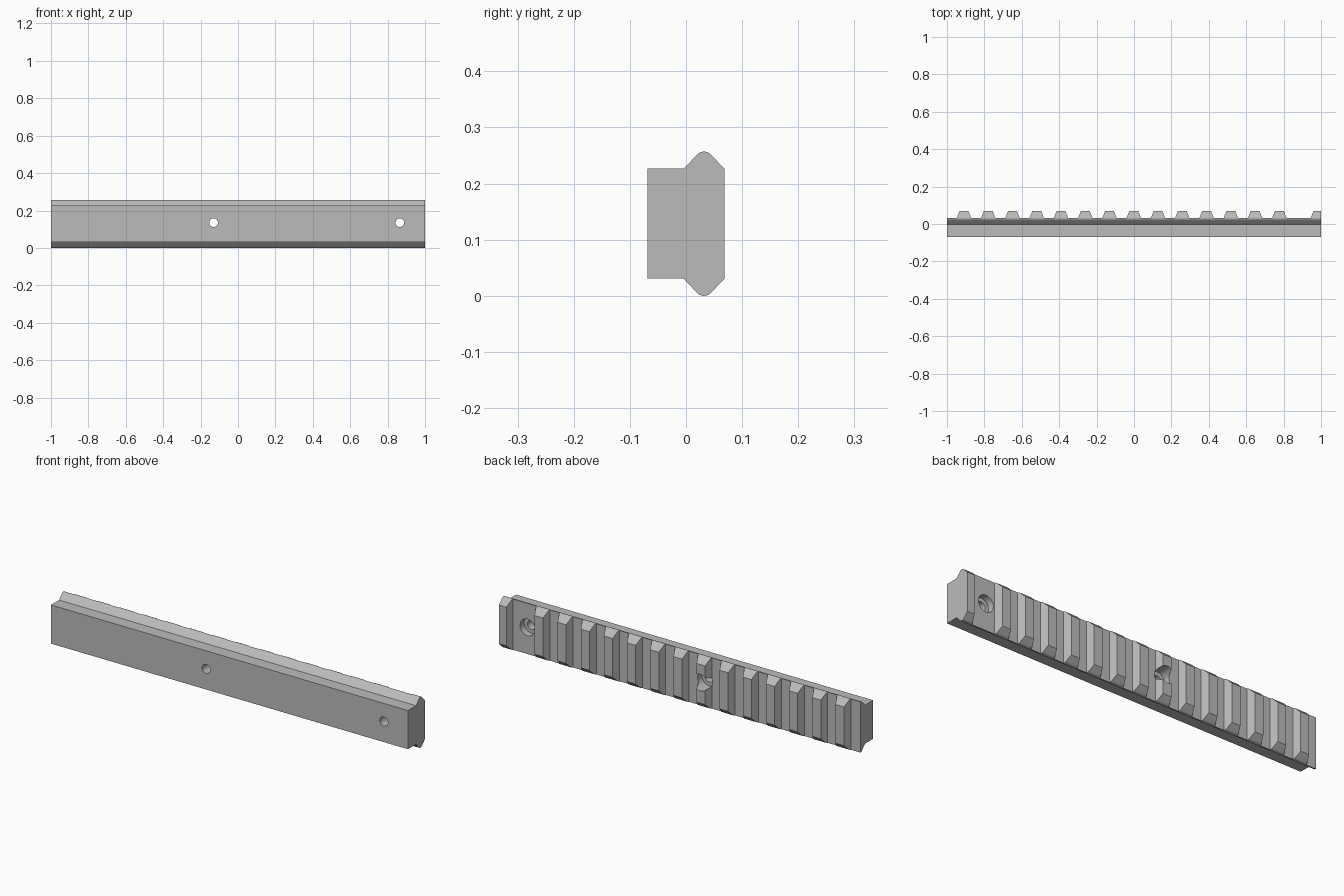
import bpy, bmesh, math

old = bpy.data.objects.get("Cube")
if old:
    bpy.data.objects.remove(old, do_unlink=True)

metal = bpy.data.materials.new("plain grey metal")
metal.use_nodes = True
GREY = (0.5, 0.5, 0.5, 1)
metal.diffuse_color = GREY
metal.node_tree.nodes["Principled BSDF"].inputs["Base Color"].default_value = GREY


def prism(bm, ring, offset):
    """Extrude a closed ring of points along an offset."""
    face = bm.faces.new([bm.verts.new(p) for p in ring])
    out = bmesh.ops.extrude_face_region(bm, geom=[face])
    moved = [v for v in out["geom"] if isinstance(v, bmesh.types.BMVert)]
    bmesh.ops.translate(bm, verts=moved, vec=offset)


def make_object(name, bm):
    bmesh.ops.recalc_face_normals(bm, faces=bm.faces)
    mesh = bpy.data.meshes.new(name)
    bm.to_mesh(mesh)
    bm.free()
    mesh.materials.append(metal)
    obj = bpy.data.objects.new(name, mesh)
    bpy.context.collection.objects.link(obj)
    return obj


def cut(target, cutter):
    cutter.hide_render = True
    mod = target.modifiers.new("cut", "BOOLEAN")
    mod.operation, mod.solver, mod.object = "DIFFERENCE", "EXACT", cutter
    bpy.context.view_layer.objects.active = target
    bpy.ops.object.modifier_apply(modifier=mod.name)
    bpy.data.objects.remove(cutter, do_unlink=True)


# Rail body: stepped bar with a rounded ridge above and below
MID_Z, RIDGE_Y, RADIUS = 0.1285, 0.032, 0.017
BACK, FLOOR = 0.0685, 0.033
upper = [(-0.0685, 0.098), (-0.004, 0.098)]
for i in range(9):
    a = math.radians(135 - 90 * i / 8)
    upper.append((RIDGE_Y + RADIUS * math.cos(a),
                  MID_Z - RADIUS + RADIUS * math.sin(a)))
upper.append((BACK, 0.098))
profile = upper + [(y, -z) for y, z in reversed(upper)]
bm = bmesh.new()
prism(bm, [(-1, y, MID_Z + z) for y, z in profile], (2, 0, 0))
rail = make_object("toothed_rail", bm)

# Tapered cross slots on the back, leaving the teeth between them
PITCH, FIRST_TOOTH = 0.1297, -0.909
HALF_BASE, HALF_TOP = 0.038, 0.024
teeth = [FIRST_TOOTH + PITCH * i for i in range(14)]
slots = list(zip([-1.2] + teeth, teeth + [0.983]))
slope = (HALF_BASE - HALF_TOP) / (BACK - FLOOR)
extra = 0.02
half_out = HALF_TOP - slope * extra
bm = bmesh.new()
for left, right in slots:
    prism(bm, [(left + HALF_BASE, FLOOR, -0.1), (right - HALF_BASE, FLOOR, -0.1),
               (right - half_out, BACK + extra, -0.1),
               (left + half_out, BACK + extra, -0.1)], (0, 0, 0.5))
cut(rail, make_object("slot_cutter", bm))


# Screw holes with wider counterbores at the back
def hole_cutter(name, radius, start):
    bm = bmesh.new()
    for x in (-0.13, 0.865):
        ring = [(x + radius * math.cos(math.tau * i / 32), start,
                 0.135 + radius * math.sin(math.tau * i / 32)) for i in range(32)]
        prism(bm, ring, (0, 0.3, 0))
    return make_object(name, bm)


cut(rail, hole_cutter("screw_hole_cutter", 0.023, -0.15))
cut(rail, hole_cutter("counterbore_cutter", 0.042, 0.0))

bpy.ops.object.select_all(action="DESELECT")
rail.select_set(True)
bpy.context.view_layer.objects.active = rail
bpy.ops.object.shade_smooth_by_angle(angle=math.radians(30))
